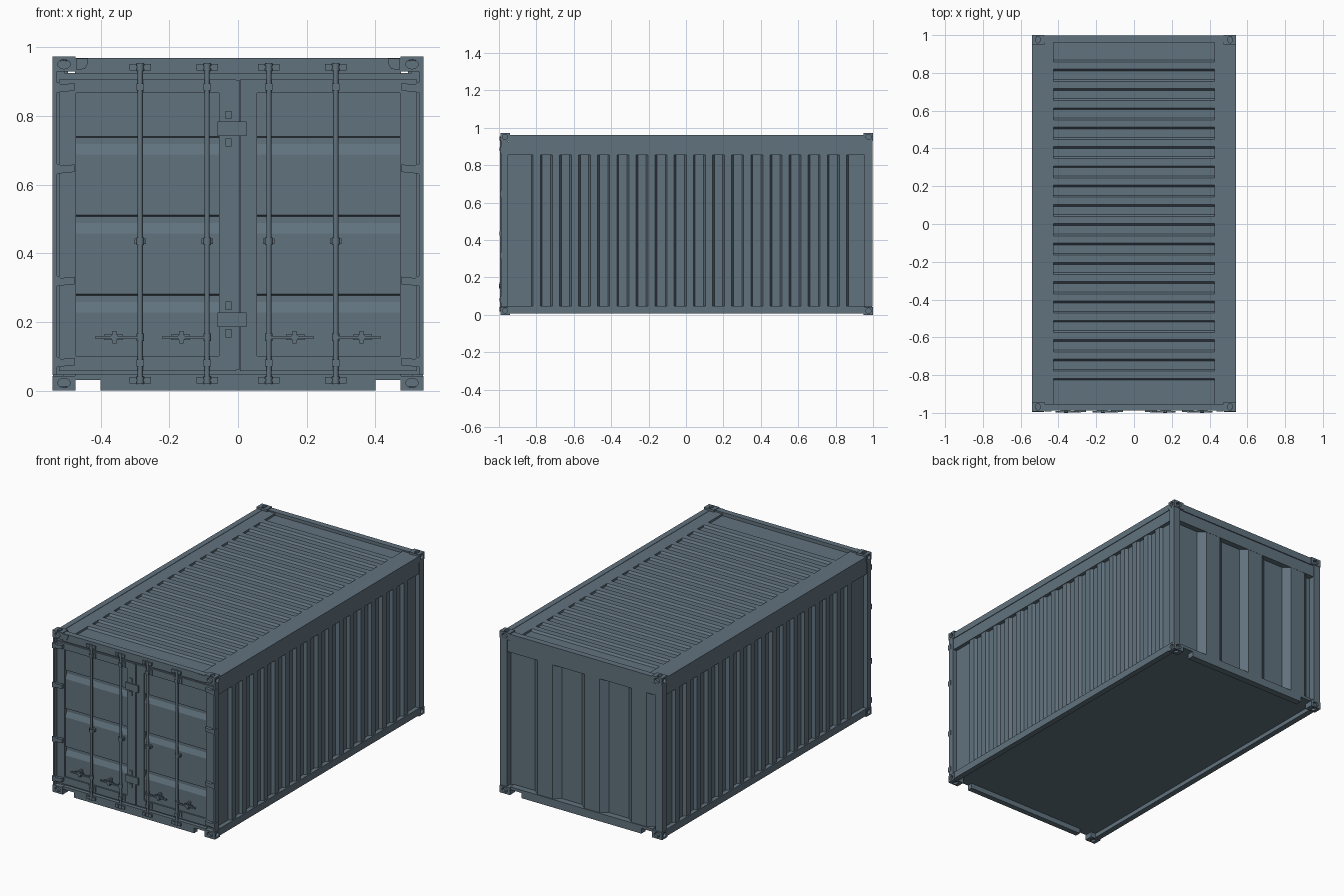
import bpy, bmesh, math
from mathutils import Matrix, Vector

if "Cube" in bpy.data.objects:
    bpy.data.objects.remove(bpy.data.objects["Cube"])

paint = bpy.data.materials.new("blue_grey_paint")
paint.diffuse_color = (0.12, 0.17, 0.21, 1)
paint.use_nodes = True
paint.node_tree.nodes["Principled BSDF"].inputs["Base Color"].default_value = paint.diffuse_color


def finish(name, bm, mirror="", origin=(0, 0, 0)):
    me = bpy.data.meshes.new(name)
    bm.to_mesh(me)
    bm.free()
    ob = bpy.data.objects.new(name, me)
    ob.location = origin
    me.transform(Matrix.Translation(-Vector(origin)))
    me.materials.append(paint)
    bpy.context.collection.objects.link(ob)
    if mirror:
        add_mirror(ob, mirror)
    return ob


def add_mirror(ob, axes):
    m = ob.modifiers.new("Mirror", 'MIRROR')
    m.use_axis = [a in axes for a in "xyz"]


def add_box(bm, x0, x1, y0, y1, z0, z1):
    mat = Matrix.Translation(((x0 + x1) / 2, (y0 + y1) / 2, (z0 + z1) / 2))
    bmesh.ops.create_cube(bm, size=1, matrix=mat @ Matrix.Diagonal((x1 - x0, y1 - y0, z1 - z0, 1)))


def boxes(name, items, mirror=""):
    bm = bmesh.new()
    for b in items:
        add_box(bm, *b)
    return finish(name, bm, mirror)


def sheet(name, pts, push, mirror=""):
    # corrugated sheet: open profile swept along a vector
    bm = bmesh.new()
    a = [bm.verts.new(p) for p in pts]
    b = [bm.verts.new(Vector(p) + Vector(push)) for p in pts]
    for i in range(len(pts) - 1):
        bm.faces.new((a[i], a[i + 1], b[i + 1], b[i]))
    return finish(name, bm, mirror)


def prisms(name, polys, y0, y1, mirror=""):
    # closed x-z outlines extruded along y
    bm = bmesh.new()
    for poly in polys:
        f = bm.faces.new([bm.verts.new((x, y0, z)) for x, z in poly])
        r = bmesh.ops.extrude_face_region(bm, geom=[f])
        vs = [v for v in r['geom'] if isinstance(v, bmesh.types.BMVert)]
        bmesh.ops.translate(bm, verts=vs, vec=(0, y1 - y0, 0))
    bmesh.ops.recalc_face_normals(bm, faces=bm.faces)
    return finish(name, bm, mirror)


def cyl(bm, center, r, depth, axis='z', seg=12, scale=(1, 1)):
    rot = {'z': Matrix(), 'x': Matrix.Rotation(math.pi / 2, 4, 'Y'),
           'y': Matrix.Rotation(math.pi / 2, 4, 'X')}[axis]
    bmesh.ops.create_cone(bm, cap_ends=True, segments=seg, radius1=r, radius2=r, depth=depth,
                          matrix=Matrix.Translation(center) @ rot @ Matrix.Diagonal((*scale, 1, 1)))


def ribs(low, high, start, end):
    # 17 ridges along y between low grooves and low end panels
    pts = [(start, low)]
    for i in range(17):
        y = -0.798 + i * 0.1023
        pts += [(y - 0.029, low), (y - 0.019, high), (y + 0.019, high), (y + 0.029, low)]
    return pts + [(end, low)]


# Corner castings with pocketed openings on the three outer faces
mid = (0, 0.004, 0.4865)
bm = bmesh.new()
add_box(bm, 0.473, 0.541, 0.95, 1.0, 0.93, 0.973)
casting = finish("corner_castings", bm, origin=mid)
bm = bmesh.new()
cyl(bm, (0.507, 1.0, 0.951), 0.016, 0.03, 'y', 12, (1.15, 0.85))
cyl(bm, (0.541, 0.976, 0.951), 0.014, 0.03, 'x', 12)
cyl(bm, (0.509, 0.976, 0.973), 0.015, 0.024, 'z', 12, (0.85, 1.2))
cutter = finish("casting_cutter", bm)
cutter.hide_render = True
cutter.hide_viewport = True
cut = casting.modifiers.new("Openings", 'BOOLEAN')
cut.object, cut.operation, cut.solver = cutter, 'DIFFERENCE', 'EXACT'
add_mirror(casting, "xyz")

# Side rails, bands and posts
boxes("side_bottom_rails", [(0.505, 0.539, -0.95, 0.955, 0.006, 0.048)], "x")
boxes("side_top_rails", [(0.505, 0.539, -0.95, 0.955, 0.925, 0.962),
                         (0.505, 0.535, -0.955, 0.96, 0.855, 0.925)], "x")
boxes("rear_posts", [(0.495, 0.54, 0.955, 0.997, 0.045, 0.93)], "x")
boxes("front_posts", [(0.527, 0.54, -0.99, -0.953, 0.045, 0.93),
                      (0.505, 0.527, -0.968, -0.953, 0.045, 0.93)], "x")

# Corrugated side walls and roof
sheet("side_walls", [(x, y, 0.045) for y, x in ribs(0.513, 0.531, -0.955, 0.957)],
      (0, 0, 0.812), "x")
sheet("roof_panel", [(-0.425, y, z) for y, z in ribs(0.948, 0.960, -0.957, 0.987)], (0.85, 0, 0))
boxes("roof_side_strips", [(0.425, 0.51, -0.956, 0.985, 0.94, 0.960)], "x")

# Floor
boxes("floor", [(-0.51, 0.51, -0.96, 0.96, 0.031, 0.045)])

# Rear wall with wide vertical ribs
pts = [(0.5, 0.957, 0.045)]
for c in (0.245, -0.068, -0.381):
    pts += [(c + 0.09, 0.957, 0.045), (c + 0.05, 0.990, 0.045),
            (c - 0.05, 0.990, 0.045), (c - 0.09, 0.957, 0.045)]
pts.append((-0.5, 0.957, 0.045))
sheet("rear_wall", pts, (0, 0, 0.812))
boxes("rear_header", [(-0.475, 0.475, 0.96, 0.997, 0.925, 0.967),
                      (-0.497, 0.497, 0.95, 0.991, 0.855, 0.926)])

# End sills with fork notches
for name, y0, y1 in (("front_sill", -0.988, -0.955), ("rear_sill", 0.955, 0.995)):
    boxes(name, [(-0.475, 0.475, y0, y1, 0.031, 0.048), (-0.40, 0.40, y0, y1, 0, 0.032)])

# Front header
boxes("front_header", [(-0.475, 0.475, -0.988, -0.953, 0.923, 0.969)])
prisms("header_gussets", [[(0.472, 0.935), (0.472, 0.968), (0.437, 0.968), (0.439, 0.95),
                           (0.447, 0.937)]], -0.993, -0.985, "x")

# Doors: frame, seal and ribbed infill
boxes("door_seals", [(0, 0.527, -0.966, -0.953, 0.045, 0.104), (0, 0.527, -0.966, -0.953, 0.865, 0.925),
                     (0.50, 0.527, -0.966, -0.953, 0.1, 0.87), (0, 0.03, -0.966, -0.953, 0.1, 0.87)], "x")
boxes("door_frames", [(0.472, 0.522, -0.976, -0.955, 0.057, 0.907),
                      (0.006, 0.056, -0.976, -0.955, 0.057, 0.907),
                      (0.056, 0.472, -0.976, -0.955, 0.867, 0.907),
                      (0.056, 0.472, -0.976, -0.955, 0.057, 0.101)], "x")
prof = [(-0.968, 0.10)]
for z in (0.228, 0.458, 0.688):
    prof += [(-0.968, z), (-0.955, z + 0.03), (-0.955, z + 0.049), (-0.968, z + 0.053)]
prof.append((-0.968, 0.868))
sheet("door_panels", [(0.055, y, z) for y, z in prof], (0.418, 0, 0), "x")
boxes("door_center_strip", [(-0.008, 0.005, -0.980, -0.965, 0.06, 0.905)])

# Center lock plates and their small catches
lock = []
for z in (0.763, 0.207):
    lock += [(-0.06, 0.025, -0.985, -0.974, z - 0.021, z + 0.021)]
    lock += [(-0.037, -0.019, -0.982, -0.974, z + d - 0.012, z + d + 0.012) for d in (-0.04, 0.04)]
boxes("door_lock_plates", lock)

# Hinges
prisms("door_hinges", [[(0.541, z - 0.016), (0.541, z + 0.016), (0.522, z + 0.016), (0.516, z + 0.010),
                        (0.476, z + 0.014), (0.476, z - 0.008), (0.516, z - 0.012)]
                       for z in (0.882, 0.645, 0.318, 0.082)], -0.994, -0.972, "x")

# Locking rods with collars
RODS = (0.09, 0.285)
bm = bmesh.new()
for x in RODS:
    cyl(bm, (x, -0.987, 0.486), 0.0075, 0.93)
    for z in (0.03, 0.942, 0.155, 0.435):
        cyl(bm, (x, -0.987, z), 0.011, 0.022)
rods = finish("locking_rods", bm, "x")
bpy.context.view_layer.objects.active = rods
rods.select_set(True)
bpy.ops.object.shade_smooth_by_angle(angle=math.radians(40))
rods.select_set(False)

# Cam keepers at the ends, guide plates and mid brackets
cams, guides = [], []
for x in RODS:
    for z in (0.03, 0.942):
        cams += [(x - 0.031, x - 0.011, -0.996, -0.985, z - 0.009, z + 0.009),
                 (x + 0.011, x + 0.031, -0.996, -0.985, z - 0.009, z + 0.009),
                 (x - 0.03, x + 0.03, -0.993, -0.985, z - 0.004, z + 0.004)]
    for z in (0.08, 0.885):
        guides += [(x - 0.024, x + 0.024, -0.980, -0.974, z - 0.016, z + 0.016),
                   (x - 0.011, x + 0.011, -0.996, -0.974, z - 0.010, z + 0.010)]
    guides.append((x - 0.017, x + 0.017, -0.984, -0.955, 0.427, 0.443))
boxes("rod_cam_keepers", cams, "x")
boxes("rod_guides", guides, "x")

# Handles with hub and hanging catch
bm = bmesh.new()
for x in RODS:
    add_box(bm, x, x + 0.13, -0.999, -0.991, 0.151, 0.159)
    add_box(bm, x + 0.05, x + 0.105, -0.994, -0.985, 0.148, 0.163)
    add_box(bm, x + 0.069, x + 0.081, -0.997, -0.965, 0.137, 0.174)
    cyl(bm, (x + 0.075, -0.995, 0.155), 0.011, 0.01, 'y', 10)
finish("door_handles", bm, "x")
